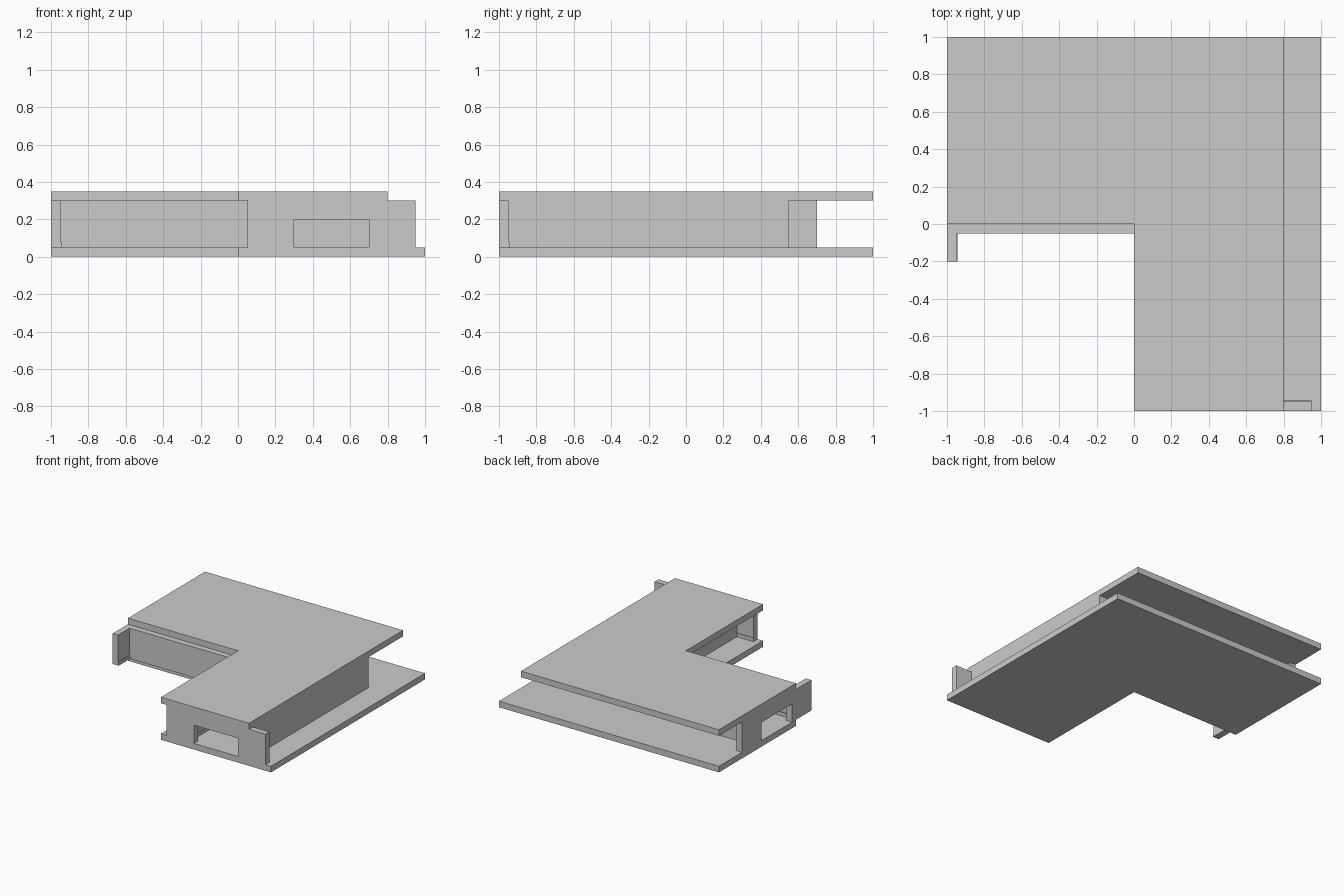
import bpy, bmesh
from mathutils import Matrix, Vector

if "Cube" in bpy.data.objects:
    bpy.data.objects.remove(bpy.data.objects["Cube"])

Z0, Z1 = 0.05, 0.30      # wall bottom and top
T = 0.05                 # wall thickness
SK_H, SK_D = 0.03, 0.005 # skirting height and depth


def prism(name, pts, vec):
    """Closed solid: planar outline extruded along vec."""
    bm = bmesh.new()
    face = bm.faces.new([bm.verts.new(p) for p in pts])
    res = bmesh.ops.extrude_face_region(bm, geom=[face], use_keep_orig=True)
    moved = [v for v in res["geom"] if isinstance(v, bmesh.types.BMVert)]
    bmesh.ops.translate(bm, verts=moved, vec=Vector(vec))
    bmesh.ops.recalc_face_normals(bm, faces=bm.faces)
    mesh = bpy.data.meshes.new(name)
    bm.to_mesh(mesh)
    bm.free()
    obj = bpy.data.objects.new(name, mesh)
    bpy.context.collection.objects.link(obj)
    return obj


def box(name, x0, x1, y0, y1, z0=Z0, z1=Z1):
    return prism(name, [(x0, y0, z0), (x1, y0, z0), (x1, y1, z0), (x0, y1, z0)],
                 (0, 0, z1 - z0))


def slab(name, right, z):
    """L-shaped plate."""
    outline = [(-1, 0), (0, 0), (0, -1), (right, -1), (right, 1), (-1, 1)]
    prism(name, [(x, y, z) for x, y in outline], (0, 0, T))


# Floor and roof plates
slab("floor_slab", 1.0, 0.0)
slab("roof_slab", 0.8, 0.30)


# Gable-end walls: 0.9 wide with an opening at floor level, skirting inside
def end_wall(name, start, along, inward):
    a, n = Vector(along), Vector(inward)
    s = Vector(start)
    up = Vector((0, 0, 1))
    profile = [(0, Z0), (.25, Z0), (.25, .2), (.65, .2), (.65, Z0), (.9, Z0),
               (.9, Z1), (0, Z1)]
    prism(name, [s + a * u + up * z for u, z in profile], n * T)
    for i, (u0, u1) in enumerate(((0, .25), (.65, .9))):
        rect = [(u0, Z0), (u1, Z0), (u1, Z0 + SK_H), (u0, Z0 + SK_H)]
        prism(f"{name}_skirting_{i}", [s + n * T + a * u + up * z for u, z in rect],
              n * SK_D)


end_wall("front_wall", (0.05, -1, 0), (1, 0, 0), (0, 1, 0))
end_wall("left_wall", (-1, -0.2, 0), (0, 1, 0), (1, 0, 0))

# Long outer walls and the two walls around the inner corner
box("right_wall", 0.75, 0.80, -0.95, 0.55)
box("back_wall", -0.95, 0.75, 0.50, 0.55)
box("corner_wall_left_wing", -0.95, 0.25, -0.05, 0.0)
box("corner_wall_front_wing", 0.20, 0.25, -0.95, -0.05)

# Skirting along the inside of the long walls
top = Z0 + SK_H
box("right_skirting", 0.75 - SK_D, 0.75, -0.95, 0.50, Z0, top)
box("back_skirting", -0.95, 0.75, 0.50 - SK_D, 0.50, Z0, top)
box("corner_skirting_left_wing", -0.95, 0.25, 0.0, SK_D, Z0, top)
box("corner_skirting_front_wing", 0.25, 0.25 + SK_D, -0.95, SK_D, Z0, top)
